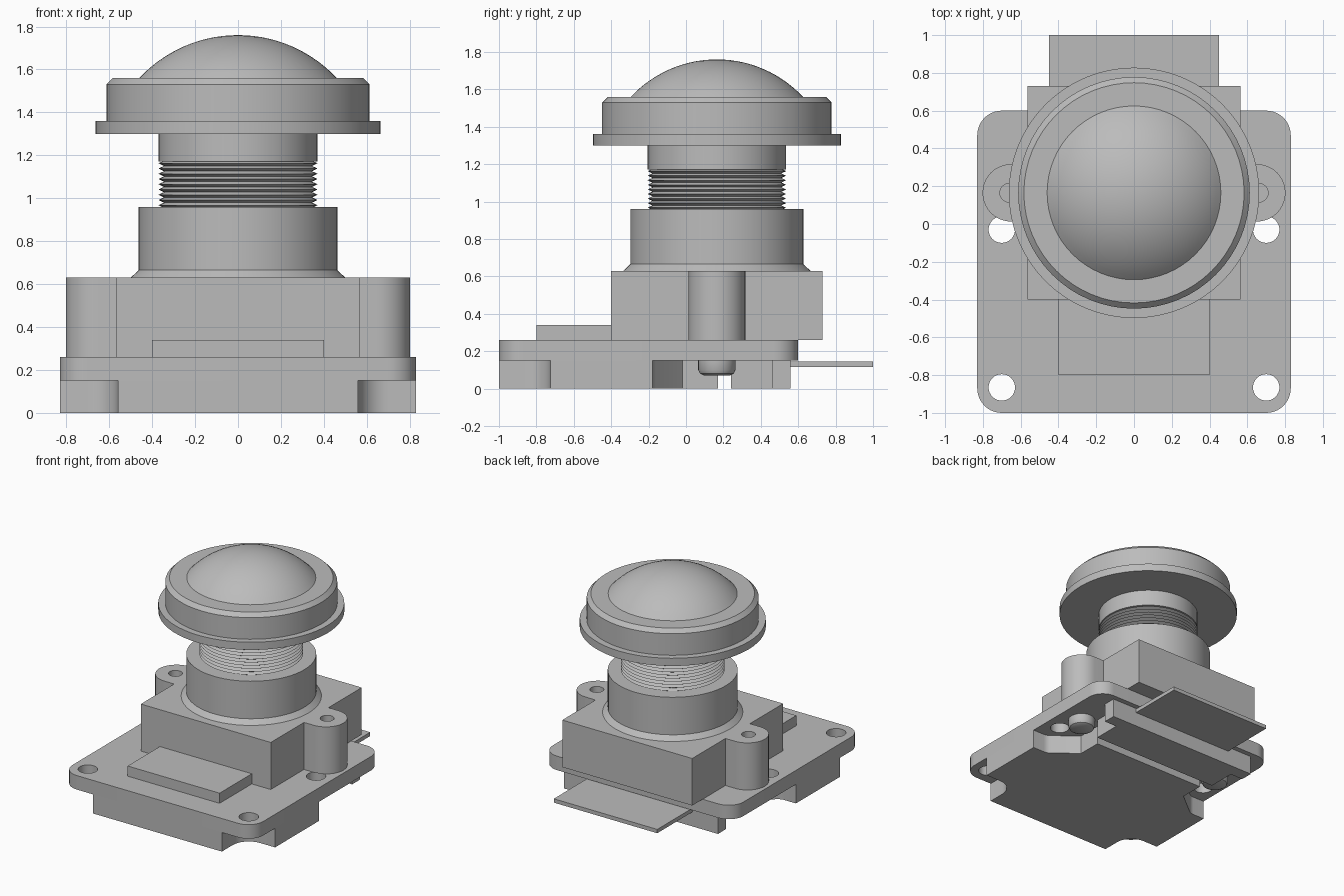
import bpy, math
from math import cos, sin, pi, radians

if "Cube" in bpy.data.objects:
    bpy.data.objects.remove(bpy.data.objects["Cube"])

grey = bpy.data.materials.new("neutral_grey")
grey.diffuse_color = (0.5, 0.5, 0.5, 1)
grey.use_nodes = True
grey.node_tree.nodes["Principled BSDF"].inputs["Base Color"].default_value = grey.diffuse_color
LENS_Y = 0.165


def finish(ob, angle=30):
    ob.data.materials.clear()
    ob.data.materials.append(grey)
    bpy.ops.object.select_all(action='DESELECT')
    ob.select_set(True)
    bpy.context.view_layer.objects.active = ob
    bpy.ops.object.shade_smooth_by_angle(angle=radians(angle))
    return ob


def arc(cx, cy, r, a0, a1, n=10):
    return [(cx + r * cos(radians(a0 + (a1 - a0) * i / n)),
             cy + r * sin(radians(a0 + (a1 - a0) * i / n))) for i in range(n + 1)]


def hole(cx, cy, r, n=32):
    return arc(cx, cy, r, 0, 360, n)[:-1]


def mirrored(half):
    """Close a right-hand outline with its mirror image in x."""
    return half + [(-x, y) for x, y in reversed(half)]


def plate(name, loops, z0, z1):
    """Extruded flat outline; the loops after the first are holes."""
    cu = bpy.data.curves.new(name, 'CURVE')
    cu.dimensions, cu.fill_mode = '2D', 'BOTH'
    cu.extrude = (z1 - z0) / 2
    for loop in loops:
        sp = cu.splines.new('POLY')
        sp.points.add(len(loop) - 1)
        for p, (x, y) in zip(sp.points, loop):
            p.co = (x, y, 0, 1)
        sp.use_cyclic_u = True
    ob = bpy.data.objects.new(name, cu)
    bpy.context.collection.objects.link(ob)
    ob.location.z = (z0 + z1) / 2
    bpy.ops.object.select_all(action='DESELECT')
    ob.select_set(True)
    bpy.context.view_layer.objects.active = ob
    bpy.ops.object.convert(target='MESH')
    ob = bpy.context.object
    # weld the caps to the walls
    w = ob.modifiers.new("weld", 'WELD')
    w.merge_threshold = 0.0005
    bpy.ops.object.modifier_apply(modifier=w.name)
    return finish(ob)


def box(name, x, y0, y1, z0, z1):
    return plate(name, [[(-x, y0), (x, y0), (x, y1), (-x, y1)]], z0, z1)


def lathe(name, profile, cx=0, cy=LENS_Y, n=64, angle=30):
    """Spin (radius, z) points listed from bottom to top."""
    verts, faces, rings = [], [], []
    for r, z in profile:
        start = len(verts)
        if r == 0:
            verts.append((cx, cy, z))
            rings.append([start] * n)
        else:
            verts += [(cx + r * cos(2 * pi * i / n), cy + r * sin(2 * pi * i / n), z)
                      for i in range(n)]
            rings.append(list(range(start, start + n)))
    for a, b in zip(rings, rings[1:]):
        for i in range(n):
            j = (i + 1) % n
            f = list(dict.fromkeys((a[i], a[j], b[j], b[i])))
            faces.append(f)
    me = bpy.data.meshes.new(name)
    me.from_pydata(verts, [], faces)
    ob = bpy.data.objects.new(name, me)
    bpy.context.collection.objects.link(ob)
    return finish(ob, angle)


# circuit board with four mounting holes
board = mirrored(arc(0.70, -0.87, 0.13, -90, 0) + arc(0.70, 0.47, 0.13, 0, 90))
plate("circuit_board",
      [board] + [hole(sx * 0.70, y, 0.07) for sx in (-1, 1) for y in (-0.865, -0.03)],
      0.15, 0.26)

# lower block, cut away around the mounting holes
lower = ([(0.56, -1.0)] + arc(0.70, -0.865, 0.14, 180, 90)
         + [(0.83, -0.725), (0.83, -0.18)] + arc(0.73, -0.10, 0.08, -90, -125, 4)
         + [(0.50, -0.02), (0.50, 0.17)])
plate("lower_block", [mirrored(lower)], 0, 0.15)

# ribbon connector and ribbon cable
plate("ribbon_connector",
      [mirrored([(0.56, 0.24), (0.56, 0.46), (0.67, 0.46), (0.67, 0.56)])], 0, 0.15)
box("ribbon_cable", 0.45, 0.5, 1.0, 0.115, 0.145)

# front chip and sensor housing
box("front_chip", 0.40, -0.80, -0.39, 0.26, 0.34)
box("sensor_housing", 0.565, -0.40, 0.73, 0.26, 0.63)

# screw ears with blind holes, and pegs below the board
for side, sx in (("right", 1), ("left", -1)):
    ear = [(0.5, 0.013), (0.565, 0.013)] + arc(0.65, LENS_Y, 0.152, -90, 90, 20) + [(0.5, 0.317)]
    ear = [(sx * x, y) for x, y in ear]
    plate(side + "_ear_base", [ear], 0.26, 0.40)
    plate(side + "_ear", [ear, hole(sx * 0.66, LENS_Y, 0.05, 24)], 0.40, 0.63)
    peg = [(0, 0.07), (0.07, 0.07), (0.09, 0.08), (0.10, 0.10), (0.10, 0.15)]
    lathe(side + "_peg", peg, sx * 0.65, LENS_Y, 32)

# lens holder with flared foot
lathe("lens_holder", [(0.50, 0.63), (0.463, 0.665), (0.463, 0.96), (0, 0.96)])

# threaded barrel and plain neck
turns, z0, z1 = 9, 0.955, 1.175
pitch = (z1 - z0) / turns
thread = []
for i in range(turns):
    thread += [(0.345, z0 + i * pitch), (0.37, z0 + (i + 0.5) * pitch)]
lathe("threaded_barrel", thread + [(0.345, z1)])
lathe("lens_neck", [(0.34, 1.172), (0.37, 1.172), (0.37, 1.305)])

# lens cap with rim and chamfered edge
lathe("lens_cap", [(0, 1.30), (0.663, 1.30), (0.663, 1.36), (0.613, 1.36),
                   (0.613, 1.53), (0.583, 1.56), (0.455, 1.56)])

# domed front glass
R = (0.46 ** 2 + 0.2 ** 2) / 0.4
a_max = math.asin(0.46 / R)
lathe("lens_dome", [(R * sin(a_max * (1 - i / 14)) if i < 14 else 0,
                     1.76 - R + R * cos(a_max * (1 - i / 14))) for i in range(15)])
